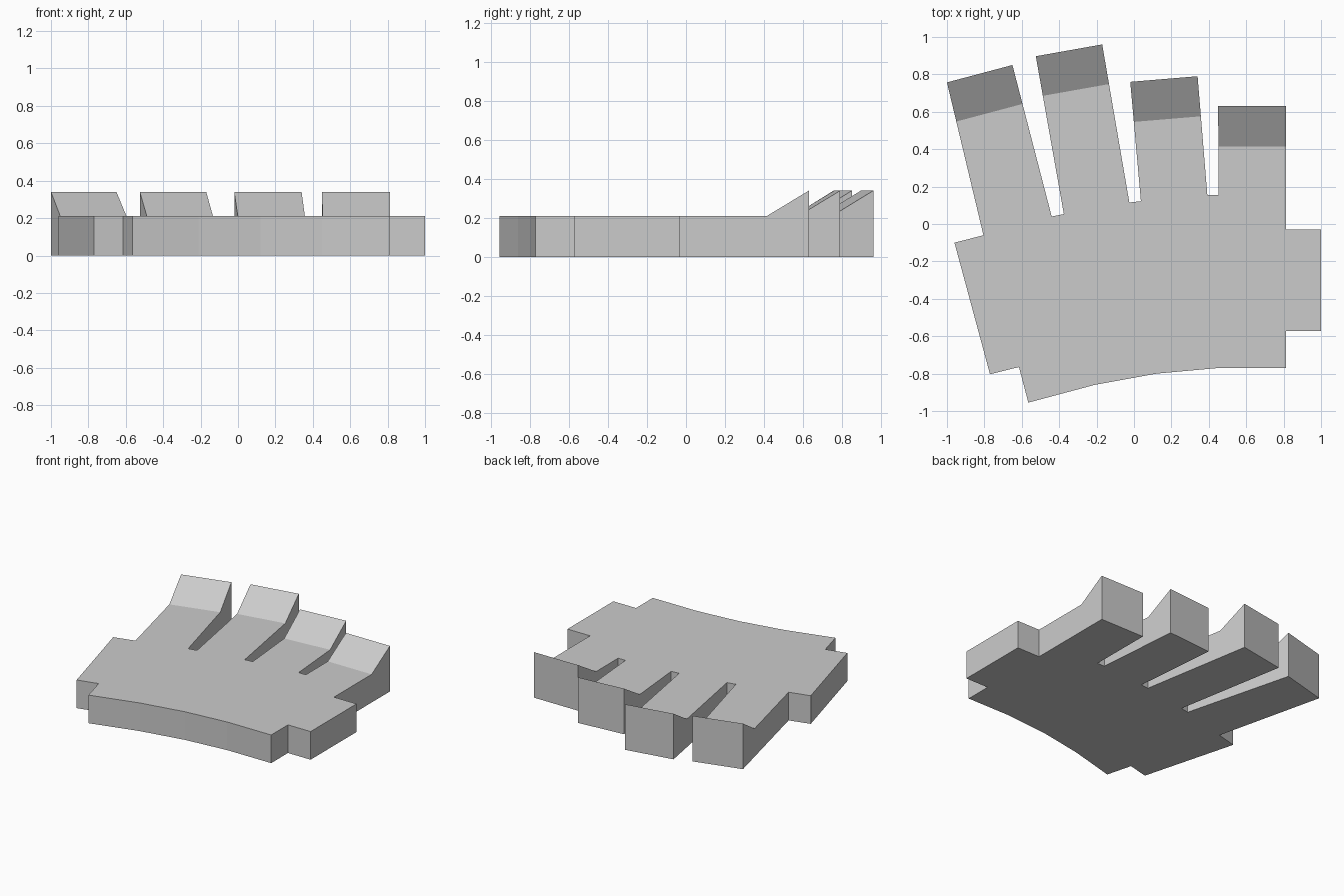
import bpy
import bmesh
from mathutils import Vector

cube = bpy.data.objects.get("Cube")
if cube:
    bpy.data.objects.remove(cube, do_unlink=True)

THICK, TIP_HEIGHT, RAMP = 0.21, 0.34, 0.215

# Plain grey material
grey = bpy.data.materials.new("plain_grey")
grey.use_nodes = True
colour = (0.6, 0.6, 0.6, 1)
grey.diffuse_color = colour
grey.node_tree.nodes["Principled BSDF"].inputs["Base Color"].default_value = colour

# Each finger: left root, left tip, right tip, right root
fingers = [
    [(-0.805, -0.06), (-1.0, 0.757), (-0.65, 0.85), (-0.44, 0.04)],
    [(-0.375, 0.053), (-0.525, 0.897), (-0.17, 0.96), (-0.025, 0.115)],
    [(0.037, 0.122), (-0.02, 0.76), (0.34, 0.79), (0.392, 0.155)],
    [(0.452, 0.155), (0.45, 0.63), (0.813, 0.63), (0.813, -0.03)],
]
# Thumb-side tab, curved heel and outer tab, running clockwise
palm = [(1.0, -0.03), (1.0, -0.572), (0.813, -0.572), (0.813, -0.77),
        (0.45, -0.77), (0.12, -0.80), (-0.21, -0.86), (-0.565, -0.955),
        (-0.615, -0.765), (-0.77, -0.803), (-0.96, -0.10)]

bm = bmesh.new()
outline, top_face = [], []


def add_point(xy, height=THICK, flat=True):
    """Add a bottom/top vertex pair to the outline."""
    pair = (bm.verts.new((*xy, 0)), bm.verts.new((*xy, height)))
    outline.append(pair)
    if flat:
        top_face.append(pair[1])
    return pair[1]


def fold_point(tip, root):
    tip, root = Vector(tip), Vector(root)
    return tip + (root - tip).normalized() * RAMP


# Fingers with raised sloping tips
for root_l, tip_l, tip_r, root_r in fingers:
    add_point(root_l)
    ramp = [add_point(fold_point(tip_l, root_l)),
            add_point(tip_l, TIP_HEIGHT, False),
            add_point(tip_r, TIP_HEIGHT, False),
            add_point(fold_point(tip_r, root_r))]
    add_point(root_r)
    bm.faces.new(ramp)

for xy in palm:
    add_point(xy)

# Flat top, underside and walls
bm.faces.new(top_face)
bm.faces.new([low for low, high in reversed(outline)])
for (a, a_top), (b, b_top) in zip(outline, outline[1:] + outline[:1]):
    bm.faces.new((a, b, b_top, a_top))
bmesh.ops.recalc_face_normals(bm, faces=bm.faces)

mesh = bpy.data.meshes.new("hand_plate")
bm.to_mesh(mesh)
bm.free()
mesh.materials.append(grey)
plate = bpy.data.objects.new("hand_plate", mesh)
bpy.context.collection.objects.link(plate)
